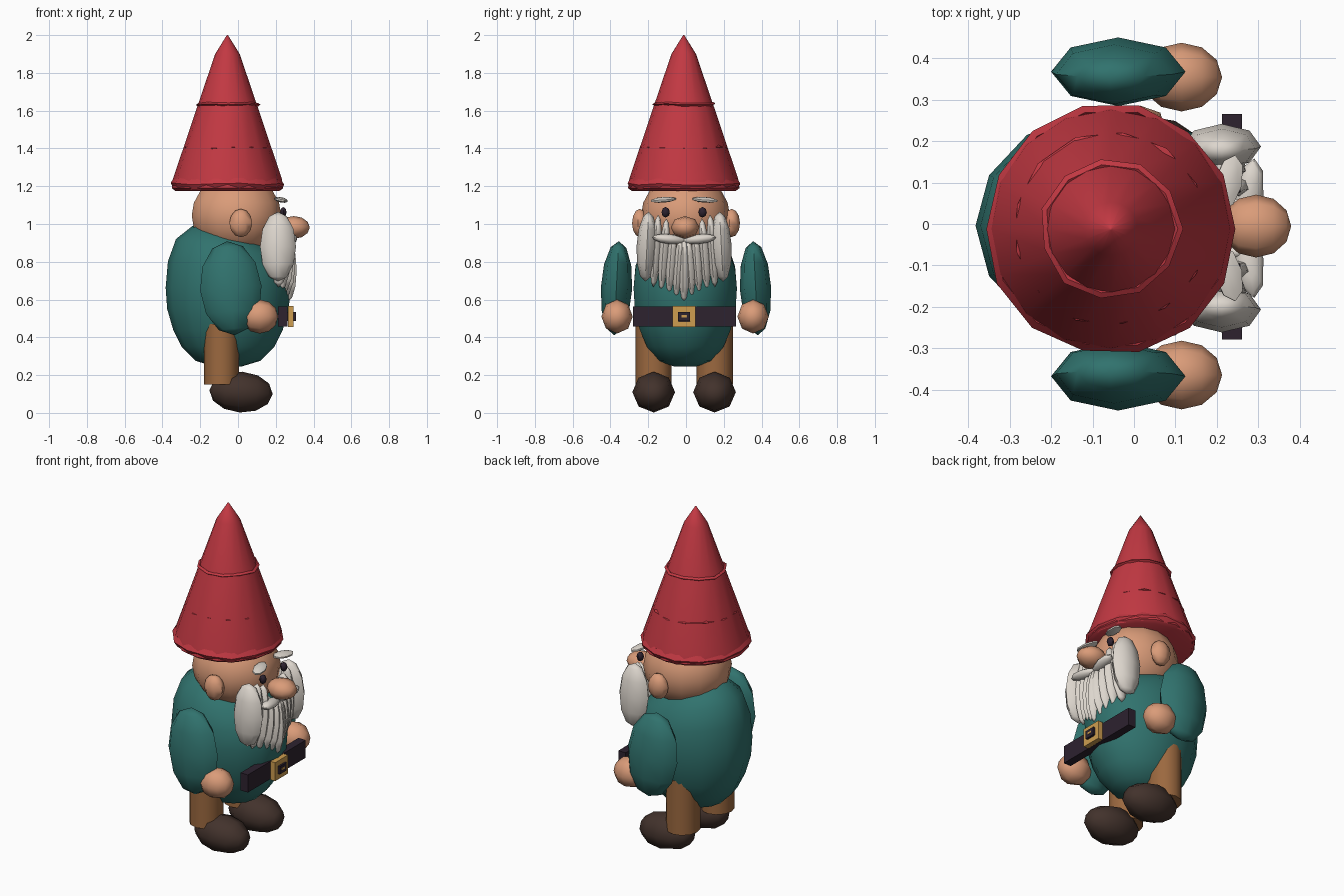
import bpy, bmesh, math, random
from mathutils import Vector

random.seed(4)
cube = bpy.data.objects.get("Cube")
if cube:
    bpy.data.objects.remove(cube, do_unlink=True)


def material(name, rgb):
    m = bpy.data.materials.new(name)
    m.use_nodes = True
    m.diffuse_color = (*rgb, 1)
    m.node_tree.nodes["Principled BSDF"].inputs["Base Color"].default_value = (*rgb, 1)
    return m


RED = material("red felt", (0.54, 0.04, 0.055))
TEAL = material("teal cloth", (0.03, 0.17, 0.155))
SKIN = material("skin", (0.70, 0.33, 0.19))
WHITE = material("beard white", (0.72, 0.67, 0.61))
DARK = material("dark leather", (0.026, 0.016, 0.028))
TAN = material("tan trousers", (0.33, 0.14, 0.05))
BROWN = material("brown boots", (0.055, 0.032, 0.025))
GOLD = material("brass", (0.62, 0.34, 0.08))


def finish(name, bm, mat, angle=60):
    bmesh.ops.recalc_face_normals(bm, faces=bm.faces)
    mesh = bpy.data.meshes.new(name)
    bm.to_mesh(mesh)
    bm.free()
    mesh.materials.append(mat)
    ob = bpy.data.objects.new(name, mesh)
    bpy.context.collection.objects.link(ob)
    bpy.ops.object.select_all(action="DESELECT")
    bpy.context.view_layer.objects.active = ob
    ob.select_set(True)
    bpy.ops.object.shade_smooth_by_angle(angle=math.radians(angle))
    return ob


def blob(name, loc, radii, mat, seg=8, rings=6, rot=(0, 0, 0), lying=False):
    """Low-poly ellipsoid; lying puts its poles along x."""
    bm = bmesh.new()
    bmesh.ops.create_uvsphere(bm, u_segments=seg, v_segments=rings, radius=1)
    for v in bm.verts:
        if lying:
            v.co = Vector((v.co.z, v.co.y, -v.co.x))
        v.co *= Vector(radii)
    ob = finish(name, bm, mat)
    ob.location, ob.rotation_euler = loc, rot
    return ob


def lathe(name, profile, mat, seg, center, squash=1.0):
    """Closed solid of revolution from (radius, height) pairs."""
    bm = bmesh.new()
    loops = []
    for r, z in profile:
        loops.append([bm.verts.new((center[0] + r * math.cos(math.tau * i / seg),
                                    center[1] + r * squash * math.sin(math.tau * i / seg), z))
                      for i in range(seg)])
    for a, b in zip(loops, loops[1:]):
        for i in range(seg):
            j = (i + 1) % seg
            bm.faces.new((a[i], a[j], b[j], b[i]))
    bm.faces.new(loops[0])
    bm.faces.new(loops[-1])
    return finish(name, bm, mat)


def box(name, loc, size, mat):
    bm = bmesh.new()
    bmesh.ops.create_cube(bm, size=1)
    for v in bm.verts:
        v.co *= Vector(size)
    ob = finish(name, bm, mat, 30)
    ob.location = loc
    return ob


# Hat: tall cone with rough stitched rings
hat = (-0.056, -0.012)
lathe("hat", [(0.275, 1.175), (0.295, 1.19), (0.288, 1.24), (0.155, 1.635),
              (0.065, 1.9), (0.003, 2.0)], RED, 16, hat)


def hat_ring(name, radius, z, thick, height, seg):
    bm = bmesh.new()
    loops = []
    for i in range(seg):
        a = math.tau * i / seg
        r = radius + random.uniform(-0.006, 0.002)
        dz = random.uniform(-0.006, 0.006)
        loop = []
        for s, t in ((1, 0), (0, 1), (-1, 0), (0, -1)):
            rr = r + s * thick
            loop.append(bm.verts.new((hat[0] + rr * math.cos(a), hat[1] + rr * math.sin(a),
                                      z + dz + t * height)))
        loops.append(loop)
    for i in range(seg):
        p, q = loops[i], loops[(i + 1) % seg]
        for k in range(4):
            bm.faces.new((p[k], p[k - 1], q[k - 1], q[k]))
    finish(name, bm, RED, 40)


hat_ring("hat_brim", 0.288, 1.212, 0.017, 0.028, 14)
hat_ring("hat_lower_ring", 0.222, 1.405, 0.014, 0.009, 13)
hat_ring("hat_upper_ring", 0.160, 1.635, 0.013, 0.009, 11)

# Head and face
blob("head", (-0.008, -0.003, 1.045), (0.243, 0.235, 0.22), SKIN, 14, 10)
blob("nose", (0.295, -0.005, 0.982), (0.085, 0.076, 0.06), SKIN, 8, 6, lying=True)

# Torso: pear shape whose collar dips towards the face
torso = lathe("torso", [(0.07, 0.245), (0.17, 0.275), (0.245, 0.35), (0.29, 0.44), (0.322, 0.55),
                        (0.33, 0.66), (0.318, 0.77), (0.275, 0.87), (0.18, 0.95), (0.05, 0.975)],
              TEAL, 14, (-0.053, -0.004), 0.85)
for v in torso.data.vertices:
    v.co.z -= 0.25 * (v.co.x + 0.05) * max(0, (v.co.z - 0.65) / 0.3)

# Belt and buckle
box("belt", (0.237, -0.007, 0.51), (0.048, 0.545, 0.105), DARK)
for s in (-1, 1):
    box("buckle_side", (0.28, -0.01 + s * 0.046, 0.51), (0.03, 0.03, 0.11), GOLD)
    box("buckle_bar", (0.28, -0.01, 0.51 + s * 0.04), (0.03, 0.064, 0.03), GOLD)
box("buckle_center", (0.283, -0.01, 0.511), (0.046, 0.064, 0.048), DARK)
box("buckle_prong", (0.304, -0.01, 0.512), (0.008, 0.03, 0.012), GOLD)

# Paired parts
for side, s in (("left", 1), ("right", -1)):
    mid = -0.01
    blob(side + "_ear", (0.015, s * 0.243 - 0.002, 1.005), (0.062, 0.045, 0.075), SKIN, 7, 6)
    blob(side + "_eye", (0.24, mid + s * 0.098, 1.062), (0.02, 0.022, 0.028), DARK, 6, 4)
    blob(side + "_eyebrow", (0.228, mid + s * 0.11, 1.128), (0.035, 0.072, 0.014), WHITE, 8, 5,
         (s * -0.08, 0.15, s * -0.25))
    blob(side + "_arm", (-0.038, s * 0.368, 0.66), (0.163, 0.083, 0.25), TEAL, 8, 6,
         (s * 0.05, -0.08, 0))
    blob(side + "_hand", (0.115, s * 0.36 - 0.005, 0.51), (0.098, 0.083, 0.09), SKIN, 8, 6,
         lying=True)
    lathe(side + "_leg", [(0.092, 0.15), (0.092, 0.47)], TAN, 12,
          (-0.088, mid + s * 0.162), 1.04)
    blob(side + "_boot", (0.016, mid + s * 0.161, 0.11), (0.168, 0.113, 0.108), BROWN, 8, 6,
         (0, 0.06, 0), lying=True)

    # Beard locks get shorter and set further back towards the cheek
    blob(side + "_beard_cheek", (0.212, mid + s * 0.197, 0.88), (0.095, 0.055, 0.185), WHITE, 8, 6,
         (s * 0.05, 0, 0))
    for i, (y, low, high) in enumerate(((0.03, 0.61, 0.93), (0.068, 0.63, 0.95),
                                        (0.107, 0.645, 1.03), (0.15, 0.665, 1.05))):
        blob(f"{side}_beard_lock_{i + 1}", (0.252 - 0.01 * i, mid + s * y, (low + high) / 2),
             (0.052, 0.03, (high - low) / 2), WHITE, 7, 6, (s * 0.07, 0.04, 0))
    blob(side + "_moustache", (0.277, mid + s * 0.078, 0.92), (0.036, 0.092, 0.026), WHITE, 8, 6,
         (s * 0.1, 0, s * -0.15))

blob("beard_middle_lock", (0.262, -0.01, 0.755), (0.05, 0.032, 0.168), WHITE, 7, 6)
